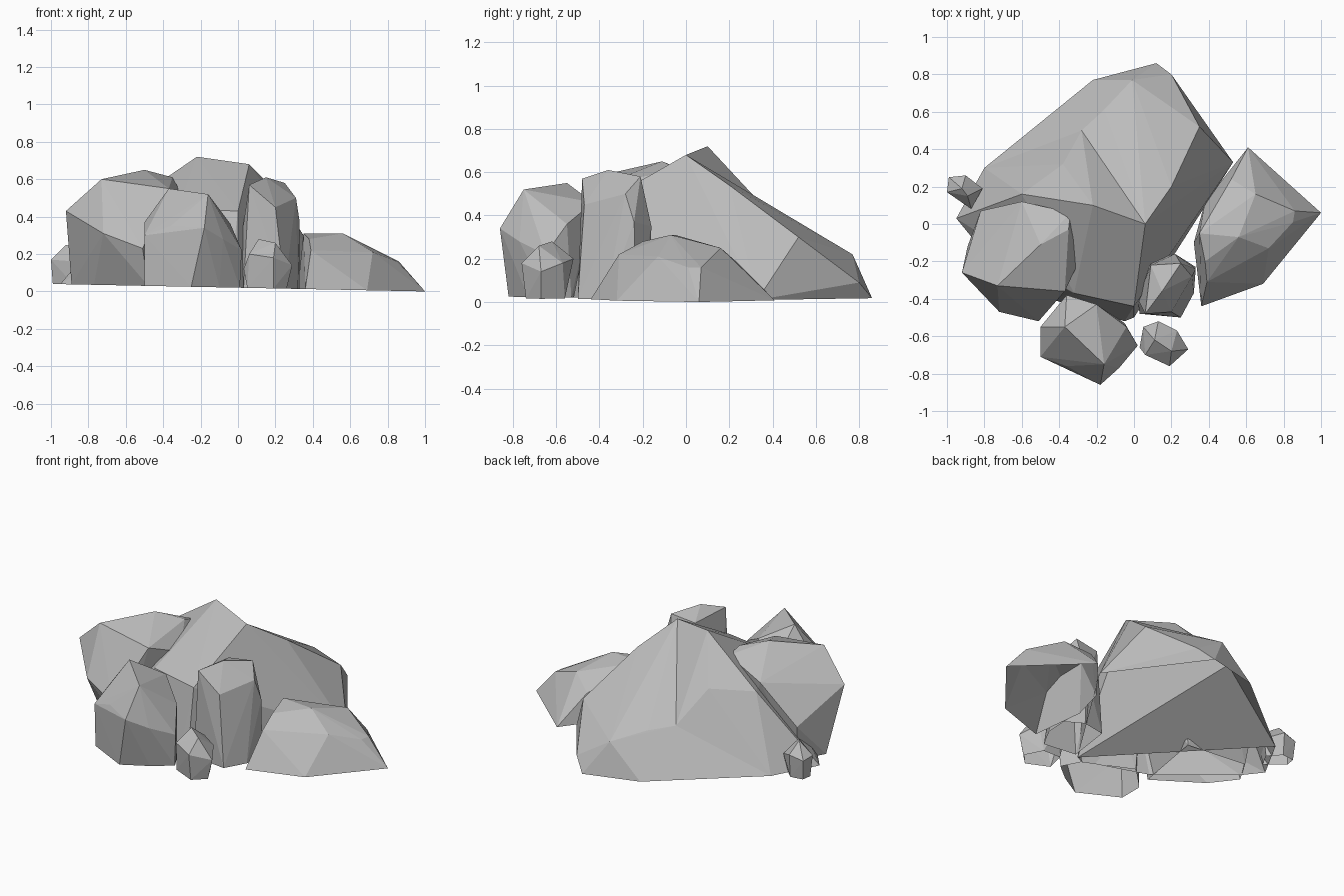
import bpy
import bmesh

# Remove the default object
default_object = bpy.data.objects.get("Cube")
if default_object:
    bpy.data.objects.remove(default_object, do_unlink=True)

# One plain stone colour
stone = bpy.data.materials.new("grey_stone")
stone.use_nodes = True
stone_colour = (0.5, 0.5, 0.5, 1)
stone.diffuse_color = stone_colour
stone.node_tree.nodes["Principled BSDF"].inputs["Base Color"].default_value = stone_colour

UNIT = 0.01  # outlines are written in hundredths of a unit


def ground_height(x):
    """The cluster sits on ground that drops gently towards +x."""
    return 0.02 - 0.02 * x


def make_rock(name, footprint, body):
    """Faceted boulder: the hull of a ground outline and upper corner points, open below."""
    mesh_builder = bmesh.new()
    for x, y in footprint:
        mesh_builder.verts.new((x * UNIT, y * UNIT, ground_height(x * UNIT)))
    for x, y, z in body:
        mesh_builder.verts.new((x * UNIT, y * UNIT, z * UNIT))

    # Wrap the corners in a hull and drop whatever ends up inside it
    hull = bmesh.ops.convex_hull(mesh_builder, input=list(mesh_builder.verts))
    leftovers = set(hull["geom_interior"]) | set(hull["geom_unused"])
    loose = [item for item in leftovers if isinstance(item, bmesh.types.BMVert)]
    bmesh.ops.delete(mesh_builder, geom=loose, context="VERTS")
    bmesh.ops.recalc_face_normals(mesh_builder, faces=list(mesh_builder.faces))

    # Open the underside that rests on the ground
    underside = [face for face in mesh_builder.faces if face.normal.z < -0.98]
    bmesh.ops.delete(mesh_builder, geom=underside, context="FACES")

    mesh = bpy.data.meshes.new(name)
    mesh_builder.to_mesh(mesh)
    mesh_builder.free()
    mesh.materials.append(stone)
    rock = bpy.data.objects.new(name, mesh)
    bpy.context.scene.collection.objects.link(rock)
    return rock


# Large central boulder with a long slope to the back
make_rock(
    "central_boulder",
    footprint=[(12, 86), (-22, 77), (-80, 30), (0, -50), (53, 33)],
    body=[(6, 0, 68), (20, 20, 54), (0, -44, 43), (-28, 50, 29),
          (-16, 61, 27), (-1, 77, 22), (35, 52, 30), (20, 80, 9)],
)

# Peak and front shelf of the central boulder, creased where it meets the back slope
make_rock(
    "central_peak",
    footprint=[(-80, 30), (-95, 3), (-86, -8), (-45, -40), (-5, -52), (0, -50)],
    body=[(-22, 10, 72), (6, 0, 68), (-38, 32, 48), (-60, 16, 46),
          (-28, 50, 29), (0, -44, 43), (-32, -37, 44)],
)

# Tall boulder on the right-hand side, leaning out over its base
make_rock(
    "tall_side_boulder",
    footprint=[(-89, -12), (-77, -27), (-61, -37), (-48, -45), (-40, 0), (-80, 3)],
    body=[(-92, -26, 43), (-73, -33, 60), (-72, -47, 31), (-51, -52, 23),
          (-37, -36, 55), (-28, -17, 48), (-34, 6, 58), (-35, -3, 61),
          (-50, -11, 65), (-60, 12, 50), (-82, 7, 26)],
)

# Blocky boulder at the front
make_rock(
    "front_boulder",
    footprint=[(-50, -70), (-25, -82), (-10, -73), (1, -64), (-5, -53),
               (-35, -40), (-50, -55)],
    body=[(-37, -55, 55), (-16, -75, 52), (-18, -86, 34), (-36, -76, 35),
          (-50, -55, 37), (-50, -71, 30), (-4, -55, 36), (2, -65, 22),
          (-8, -77, 28), (-20, -43, 46), (-36, -38, 38)],
)

# Upright pillar beside the front boulder
make_rock(
    "pillar_rock",
    footprint=[(3, -48), (25, -50), (32, -37), (33, -23), (22, -17), (7, -20)],
    body=[(6, -48, 57), (15, -36, 61), (25, -21, 58), (31, -28, 50),
          (9, -22, 56), (20, -47, 45), (2, -40, 30), (33, -24, 37), (22, -16, 35)],
)

# Low spreading boulder on the left-hand side
make_rock(
    "low_side_boulder",
    footprint=[(100, 6), (69, -32), (36, -44), (32, -10), (38, 12), (61, 41)],
    body=[(56, -7, 31), (35, -5, 31), (38, -20, 28), (39, -31, 22), (48, -27, 20),
          (54, -22, 21), (72, -13, 21), (85, 1, 16), (86, 7, 16), (65, 16, 25),
          (52, 24, 18)],
)

# Two small stones at the edges of the cluster
make_rock(
    "small_front_stone",
    footprint=[(5, -68), (19, -74), (26, -67), (20, -56), (8, -56)],
    body=[(3, -66, 12), (6, -70, 20), (19, -76, 18), (29, -67, 14), (23, -57, 18),
          (13, -52, 20), (5, -55, 17), (11, -62, 28), (20, -68, 26)],
)
make_rock(
    "small_side_stone",
    footprint=[(-99, 18), (-88, 9), (-83, 18), (-90, 25), (-98, 24)],
    body=[(-100, 17, 17), (-99, 25, 16), (-90, 26, 18), (-81, 19, 14),
          (-87, 8, 16), (-92, 19, 25), (-89, 15, 24)],
)
